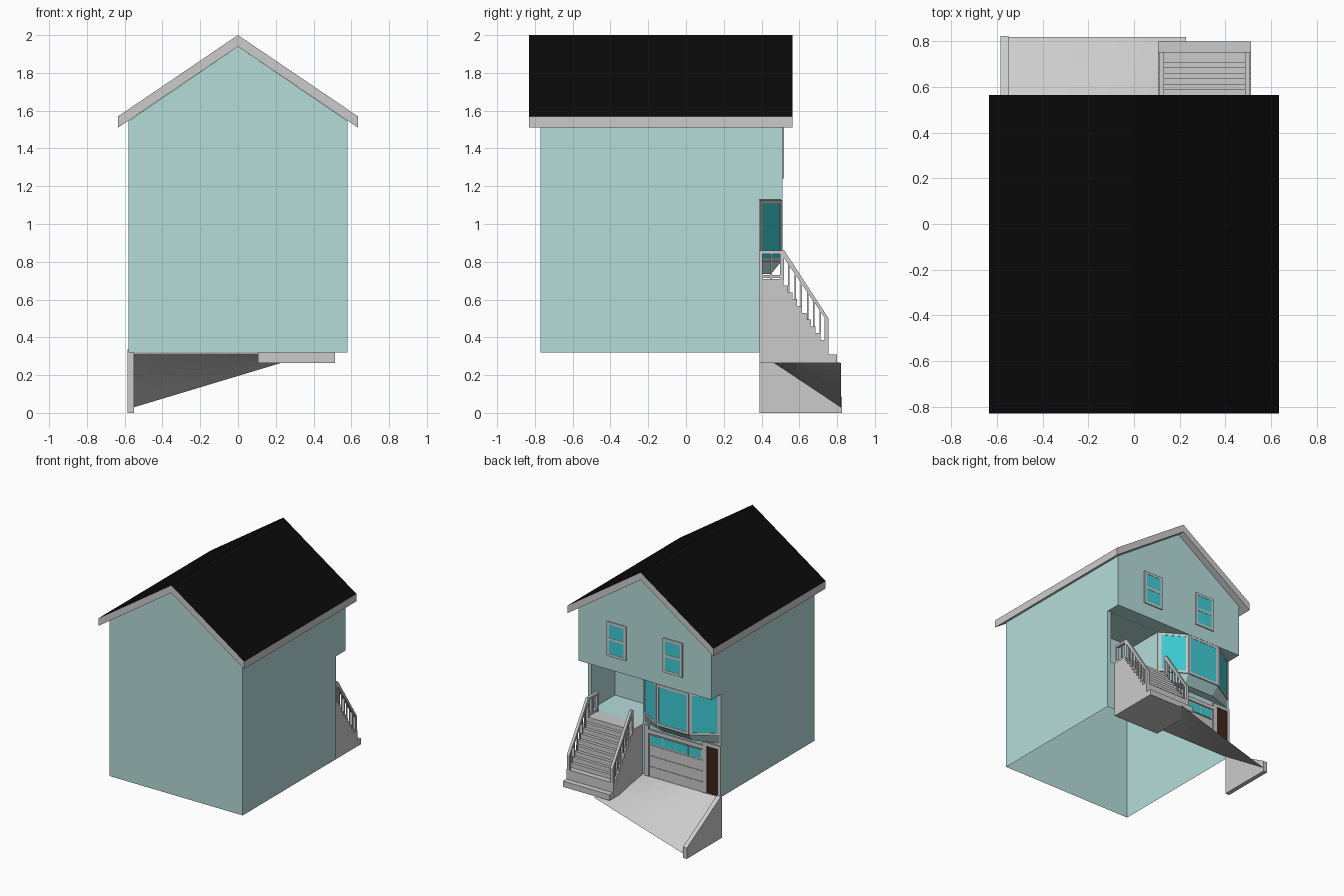
import bpy, bmesh, math
from mathutils import Matrix, Vector

if "Cube" in bpy.data.objects:
    bpy.data.objects.remove(bpy.data.objects["Cube"])


def material(name, rgb):
    m = bpy.data.materials.new(name)
    m.diffuse_color = (*rgb, 1)
    m.use_nodes = True
    m.node_tree.nodes["Principled BSDF"].inputs["Base Color"].default_value = m.diffuse_color
    return m


WALL = material("wall_paint", (0.46, 0.72, 0.70))
GLASS = material("glass", (0.05, 0.62, 0.68))
ROOF = material("roofing", (0.003, 0.003, 0.003))
WOOD = material("door_wood", (0.05, 0.02, 0.01))


def finish(name, bm, mat=None):
    bmesh.ops.recalc_face_normals(bm, faces=bm.faces)
    me = bpy.data.meshes.new(name)
    bm.to_mesh(me)
    bm.free()
    ob = bpy.data.objects.new(name, me)
    bpy.context.collection.objects.link(ob)
    if mat:
        me.materials.append(mat)
    return ob


def add_box(bm, x, y, z, mat=Matrix()):
    size = Matrix.Diagonal((x[1] - x[0], y[1] - y[0], z[1] - z[0], 1))
    mid = Matrix.Translation((sum(x) / 2, sum(y) / 2, sum(z) / 2))
    bmesh.ops.create_cube(bm, size=1, matrix=mat @ mid @ size)


def boxes(name, items, mat=None, xf=Matrix()):
    bm = bmesh.new()
    for b in items:
        add_box(bm, *b, xf)
    return finish(name, bm, mat)


def loft(name, ring_a, ring_b, mat=None):
    bm = bmesh.new()
    a = [bm.verts.new(p) for p in ring_a]
    b = [bm.verts.new(p) for p in ring_b]
    bm.faces.new(a)
    bm.faces.new(b)
    for i in range(len(a)):
        j = (i + 1) % len(a)
        bm.faces.new((a[i], a[j], b[j], b[i]))
    return finish(name, bm, mat)


def extrude_x(name, prof, x0, x1, mat=None):
    return loft(name, [(x0, *p) for p in prof], [(x1, *p) for p in prof], mat)


def extrude_y(name, prof, y0, y1, mat=None):
    return loft(name, [(x, y0, z) for x, z in prof], [(x, y1, z) for x, z in prof], mat)


def cut(ob, *dims):
    cutter = boxes("cutter", [dims])
    cutter.hide_render = True
    mod = ob.modifiers.new("cut", 'BOOLEAN')
    mod.operation, mod.solver, mod.object = 'DIFFERENCE', 'EXACT', cutter
    bpy.context.view_layer.objects.active = ob
    bpy.ops.object.modifier_apply(modifier=mod.name)
    bpy.data.objects.remove(cutter)


# House shell: gabled block, recessed ground floor and porch, open underneath
house = extrude_y("house_walls", [(-.58, .32), (.58, .32), (.58, 1.545), (0, 1.94), (-.58, 1.545)],
                  -.77, .51, WALL)
cut(house, (-.8, .8), (.39, .8), (.1, 1.13))
cut(house, (.1, .55), (.1, .6), (.71, 1.129))
bm = bmesh.new()
bm.from_mesh(house.data)
low = [f for f in bm.faces if all(v.co.z < .33 for v in f.verts)]
bmesh.ops.delete(bm, geom=low, context='FACES')
bm.to_mesh(house.data)
bm.free()

# Roof slab with dark top faces
roof = extrude_y("roof", [(-.635, 1.51), (0, 1.94), (.635, 1.51), (.635, 1.57), (0, 2), (-.635, 1.57)],
                 -.83, .565)
grey = material("trim_grey", (.8, .8, .8))
roof.data.materials.append(grey)
roof.data.materials.append(ROOF)
for p in roof.data.polygons:
    p.material_index = 1 if p.normal.z > .3 else 0


# Windows: local x across, y outward, z up
def window(name, a, b, z0, z1, split=True):
    a, b = Vector((*a, 0)), Vector((*b, 0))
    w = (b - a).length / 2
    xf = Matrix.Translation((a + b) / 2) @ Matrix.Rotation(math.atan2(b.y - a.y, b.x - a.x), 4, 'Z')
    t, d = .02, (-.008, .01)
    bars = [((-w, -w + t), d, (z0, z1)), ((w - t, w), d, (z0, z1)),
            ((-w + t, w - t), d, (z0, z0 + t)), ((-w + t, w - t), d, (z1 - t, z1))]
    if split:
        m = (z0 + z1) / 2
        bars.append(((-w + t, w - t), d, (m - .01, m + .01)))
    boxes(name + "_frame", bars, None, xf)
    boxes(name + "_glass", [((-w + t, w - t), (-.006, .003), (z0 + t, z1 - t))], GLASS, xf)


for side, s in (("left", -1), ("right", 1)):
    window("upper_window_" + side, (s * .245 + .085, .51), (s * .245 - .085, .51), 1.24, 1.51)
    # Sill under each upper window
# Bay window: three panels over a tapered base
bay = [(.09, .388), (-.10, .503), (-.38, .503), (-.57, .388)]
base = [(.09, .388), (-.11, .45), (-.37, .45), (-.57, .388)]
loft("bay_wall", [(x, y, .80) for x, y in bay], [(x, y, 1.13) for x, y in bay], WALL)
loft("bay_base", [(x, y, .735) for x, y in base], [(x, y, .80) for x, y in bay], WALL)
for i, nm in enumerate(("porch_side", "middle", "outer_side")):
    window("bay_window_" + nm, bay[i], bay[i + 1], .80, 1.128, False)

# Garage door with panel sections and a glass strip
boxes("garage_door", [((-.42, .04), (.385, .396), (.32 + i * .085, .398 + i * .085)) for i in range(4)]
      + [((-.42, .04), (.38, .392), (.32, .66))])
boxes("garage_door_glass", [((-.41 + i * .112, -.305 + i * .112), (.39, .399), (.58, .648))
                            for i in range(4)], GLASS)
boxes("garage_trim", [((.045, .08), (.38, .402), (.32, .72)), ((-.46, -.425), (.38, .402), (.32, .72)),
                      ((-.58, -.56), (.38, .402), (.32, .72)), ((-.425, .045), (.38, .402), (.66, .69)),
                      ((-.56, -.46), (.38, .402), (.695, .72))])
boxes("side_door", [((-.56, -.46), (.38, .396), (.32, .695))], WOOD)

# Stairs: stepped side profile with landing and wide bottom step
N = 10
prof = [(.39, .265), (.39, .71)]
for i in range(N):
    y = .515 + .0245 * i if i < N - 1 else .755
    prof += [(y, .71 - .036 * i), (y, .71 - .036 * (i + 1) if i < N - 1 else .31)]
prof += [(.80, .31), (.80, .265)]
extrude_x("stairs", prof, .105, .513)

# Railings either side of the stairs
for nm, x in (("inner", .12), ("outer", .498)):
    xs, thin = (x - .011, x + .011), (x - .004, x + .004)
    parts = [(xs, (.733, .755), (.38, .50)), (xs, (.497, .519), (.70, .86))]
    for k in range(6):
        y = .545 + k * .033
        step = .71 - .036 * math.ceil((y - .515) / .0245)
        parts.append((thin, (y - .004, y + .004), (step, .86 - (y - .515) * 1.53)))
    boxes("stair_railing_" + nm, parts)
    extrude_x("handrail_" + nm, [(.505, .862), (.519, .862), (.755, .50), (.740, .495), (.505, .84)], *xs)

# Landing railing on the open side
boxes("porch_railing", [((.487, .509), (.39, .405), (.71, .86)), ((.487, .509), (.39, .515), (.842, .86)),
                        ((.494, .502), (.448, .456), (.71, .85)),
                        ((.490, .506), (.39, .515), (.715, .73))])

# Sloping twisted driveway sheet
bm = bmesh.new()
A, B = Vector((-.56, .39, .315)), Vector((.11, .39, .315))
C, D = Vector((-.56, .82, .027)), Vector((.23, .82, .265))
nu, nv = 8, 4
g = [[bm.verts.new(A.lerp(B, u / nu).lerp(C.lerp(D, u / nu), v / nv)) for v in range(nv + 1)]
     for u in range(nu + 1)]
for u in range(nu):
    for v in range(nv):
        bm.faces.new((g[u][v], g[u][v + 1], g[u + 1][v + 1], g[u + 1][v]))
finish("driveway", bm)

# Retaining wall beside the driveway
extrude_x("retaining_wall", [(.39, 0), (.825, 0), (.825, .085), (.39, .335)], -.585, -.55)
